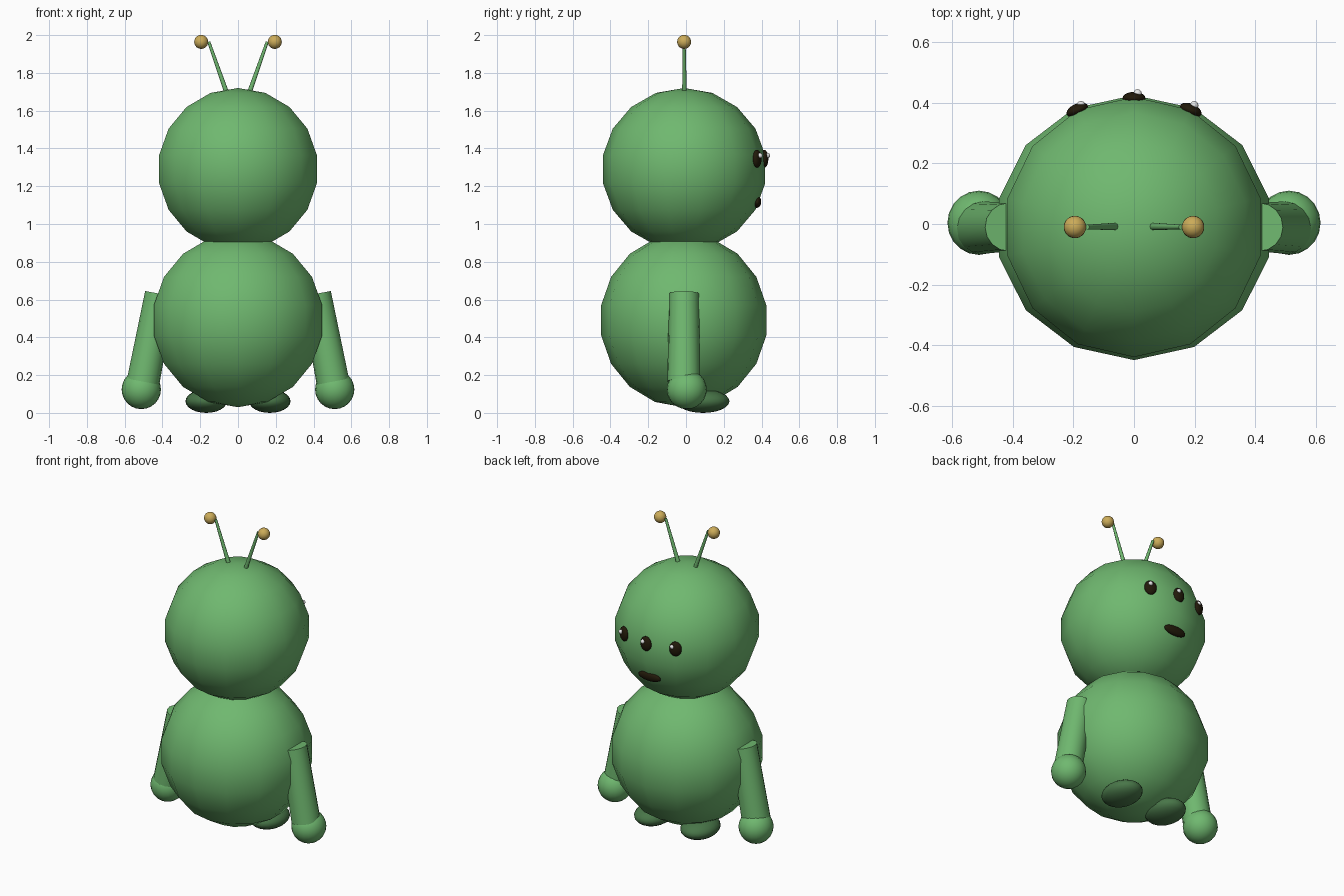
import bpy, bmesh, math
from mathutils import Matrix, Vector

cube = bpy.data.objects.get("Cube")
if cube:
    bpy.data.objects.remove(cube, do_unlink=True)


def material(name, rgb):
    m = bpy.data.materials.new(name)
    m.use_nodes = True
    colour = (*rgb, 1)
    m.diffuse_color = colour
    m.node_tree.nodes["Principled BSDF"].inputs["Base Color"].default_value = colour
    return m


GREEN = material("leaf green", (0.16, 0.48, 0.16))
DARK_GREEN = material("dark green", (0.065, 0.18, 0.065))
GOLD = material("gold", (0.60, 0.41, 0.10))
BROWN = material("dark brown", (0.016, 0.010, 0.003))
WHITE = material("white", (0.8, 0.8, 0.8))


def finish(name, bm, mat):
    bmesh.ops.recalc_face_normals(bm, faces=bm.faces)
    for f in bm.faces:
        f.smooth = True
    mesh = bpy.data.meshes.new(name)
    bm.to_mesh(mesh)
    bm.free()
    mesh.materials.append(mat)
    ob = bpy.data.objects.new(name, mesh)
    bpy.context.collection.objects.link(ob)
    return ob


def ellipsoid(name, centre, radii, mat, segs=20, rings=12, turn=0, tilt=0):
    bm = bmesh.new()
    bmesh.ops.create_uvsphere(bm, u_segments=segs, v_segments=rings, radius=1)
    # put one line of longitude exactly on the y axis
    v = max(bm.verts, key=lambda v: v.co.xy.length)
    spin = -math.pi / 2 - math.atan2(v.co.y, v.co.x)
    bm.transform(Matrix.Rotation(spin, 4, 'Z'))
    bm.transform(Matrix.Diagonal((*radii, 1)))
    ob = finish(name, bm, mat)
    ob.location = centre
    ob.rotation_euler = (tilt, 0, turn)
    return ob


def rod(name, start, end, r1, r2, mat, segs=16):
    a, b = Vector(start), Vector(end)
    bm = bmesh.new()
    bmesh.ops.create_cone(bm, cap_ends=True, segments=segs, radius1=r1,
                          radius2=r2, depth=(b - a).length)
    turn = (b - a).to_track_quat('Z', 'Y').to_matrix().to_4x4()
    bm.transform(Matrix.Translation((a + b) / 2) @ turn)
    ob = finish(name, bm, mat)
    # keep the flat end caps crisp
    for p in ob.data.polygons:
        p.use_smooth = len(p.vertices) == 4
    return ob


# Coarse round body and head
ellipsoid("body", (0, -0.012, 0.49), (0.464, 0.444, 0.46), GREEN, 14, 9)
ellipsoid("head", (0, -0.01, 1.29), (0.435, 0.436, 0.43), GREEN, 14, 9)

# Paired limbs and antennae
for side, s in (("left", 1), ("right", -1)):
    rod(side + "_arm", (s * 0.413, -0.01, 0.63), (s * 0.502, -0.012, 0.165),
        0.08, 0.087, GREEN)
    ellipsoid(side + "_hand", (s * 0.512, 0.004, 0.124), (0.104, 0.106, 0.104), GREEN)
    ellipsoid(side + "_foot", (s * 0.168, 0.09, 0.062), (0.11, 0.14, 0.062), DARK_GREEN)
    rod(side + "_antenna", (s * 0.055, -0.008, 1.68), (s * 0.155, -0.01, 1.965),
        0.013, 0.008, GREEN, 10)
    ellipsoid(side + "_antenna_tip", (s * 0.195, -0.01, 1.964), (0.037, 0.037, 0.037), GOLD)

# Three eyes with glints
for name, x, y, turn in (("left", 0.187, 0.376, -0.4), ("middle", 0, 0.415, 0),
                         ("right", -0.187, 0.376, 0.4)):
    ellipsoid(name + "_eye", (x, y, 1.345), (0.038, 0.021, 0.047), BROWN, turn=turn)
    ellipsoid(name + "_glint", (x + 0.012, y + 0.016, 1.362),
              (0.014, 0.014, 0.014), WHITE, 12, 8)

# Mouth
ellipsoid("mouth", (0, 0.378, 1.115), (0.08, 0.02, 0.03), BROWN, tilt=-0.15)
